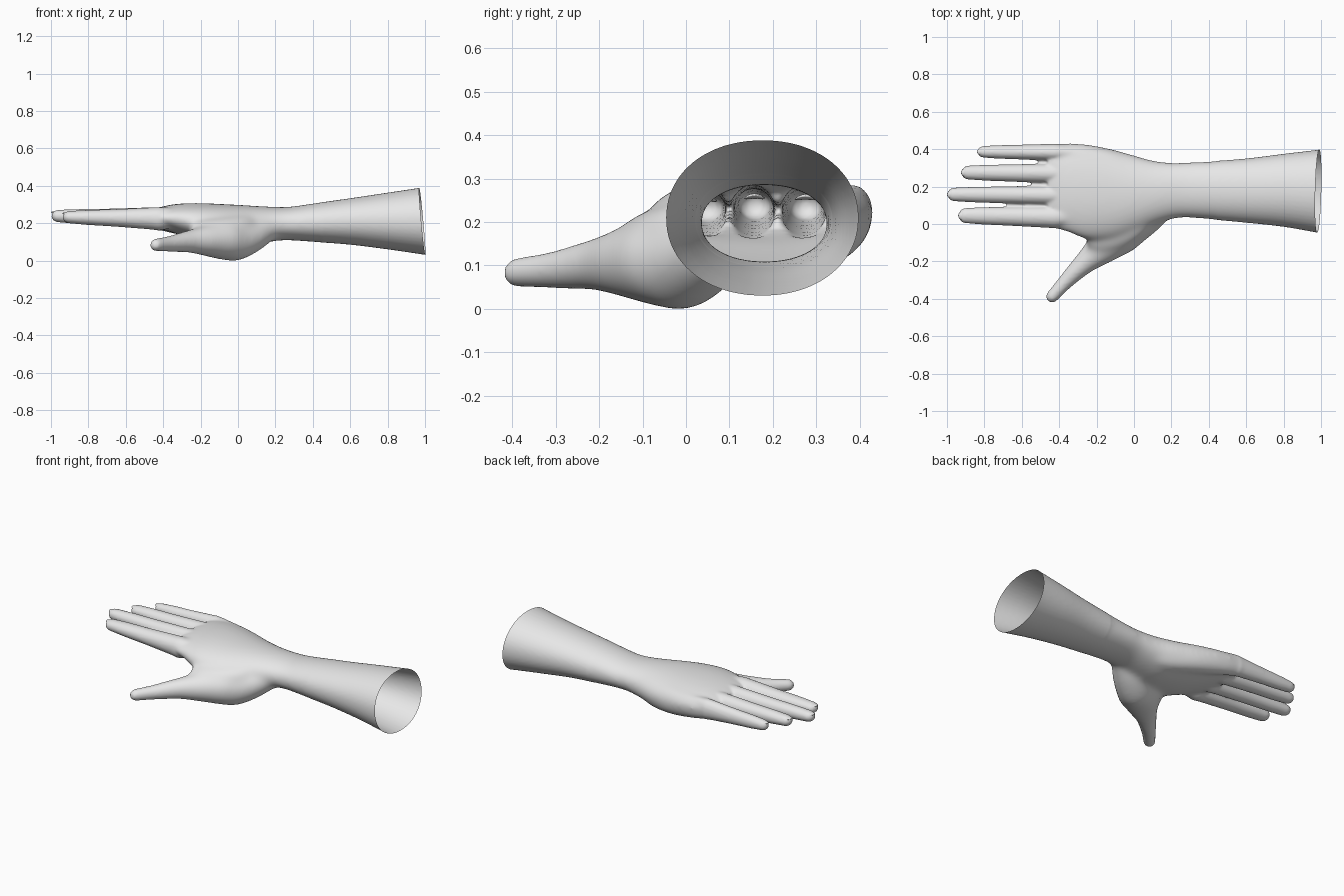
import bpy, bmesh, math
from mathutils import Vector

if "Cube" in bpy.data.objects:
    bpy.data.objects.remove(bpy.data.objects["Cube"])

skin = bpy.data.materials.new("pale_grey")
skin.diffuse_color = (0.8, 0.8, 0.8, 1)
skin.use_nodes = True
skin.node_tree.nodes["Principled BSDF"].inputs["Base Color"].default_value = skin.diffuse_color


def spline(secs, steps=5):
    """Catmull-Rom interpolation of (x, y, z, half width, half height)."""
    pts = [Vector(s) for s in secs]
    out = []
    for i in range(len(pts) - 1):
        p1, p2 = pts[i], pts[i + 1]
        p0 = pts[i - 1] if i else p1 * 2 - p2
        p3 = pts[i + 2] if i + 2 < len(pts) else p2 * 2 - p1
        for k in range(steps):
            t = k / steps
            out.append(0.5 * (2 * p1 + (p2 - p0) * t
                              + (2 * p0 - 5 * p1 + 4 * p2 - p3) * t * t
                              + (3 * p1 - p0 - 3 * p2 + p3) * t ** 3))
    return out + [pts[-1]]


def loft(bm, secs, dome=0.0, power=2.0, n=32, across=None):
    """Closed tube of horizontal-width ovals, optionally with a round tip."""
    pts = spline(secs)
    if dome:
        end = pts[-1].copy()
        d = Vector((pts[-1] - pts[-2])[:3]).normalized()
        for a in (25, 45, 62, 76, 86):
            a = math.radians(a)
            c = Vector(end[:3]) + d * dome * math.sin(a)
            pts.append(Vector((*c, end[3] * math.cos(a), end[4] * math.cos(a))))
    rings = []
    for i, p in enumerate(pts):
        a, b = pts[max(i - 1, 0)], pts[min(i + 1, len(pts) - 1)]
        side = across or Vector((a[1] - b[1], b[0] - a[0], 0)).normalized()
        ring = []
        for k in range(n):
            w = 2 * math.pi * k / n
            c, s = math.cos(w), math.sin(w)
            c = math.copysign(abs(c) ** (2 / power), c)
            s = math.copysign(abs(s) ** (2 / power), s)
            ring.append(bm.verts.new(Vector(p[:3]) + side * p[3] * c
                                     + Vector((0, 0, p[4] * s))))
        rings.append(ring)
    for r, q in zip(rings, rings[1:]):
        for k in range(n):
            bm.faces.new((r[k], r[(k + 1) % n], q[(k + 1) % n], q[k]))
    bm.faces.new(rings[0][::-1])
    bm.faces.new(rings[-1])


def add_object(name, bm):
    bmesh.ops.recalc_face_normals(bm, faces=bm.faces)
    me = bpy.data.meshes.new(name)
    bm.to_mesh(me)
    bm.free()
    ob = bpy.data.objects.new(name, me)
    bpy.context.collection.objects.link(ob)
    me.materials.append(skin)
    for f in me.polygons:
        f.use_smooth = True
    return ob


bm = bmesh.new()

# forearm, wrist and palm: x, low y, high y, low z, high z
outline = [
    (1.06, -.06, .41, .02, .405), (.985, -.047, .397, .033, .391),
    (.8, -.015, .375, .06, .363), (.6, .007, .35, .085, .333),
    (.4, .025, .335, .10, .305), (.28, .033, .33, .108, .288),
    (.2, .025, .328, .105, .287), (.1, -.01, .34, .085, .292),
    (0, -.055, .368, .07, .298), (-.1, -.085, .396, .08, .303),
    (-.2, -.09, .418, .10, .307), (-.28, -.075, .43, .125, .306),
    (-.35, -.045, .432, .15, .30), (-.42, -.022, .427, .17, .284),
    (-.46, -.005, .415, .185, .268)]
loft(bm, [(x, (a + b) / 2, (c + d) / 2, (b - a) / 2, (d - c) / 2)
          for x, a, b, c, d in outline], power=2.1, n=48,
     across=Vector((0, 1, 0)))

# thumb and the swell at its base
loft(bm, [(.2, .11, .18, .05, .06), (.1, .06, .135, .09, .087),
          (0, .0, .108, .107, .108), (-.08, -.053, .110, .116, .106),
          (-.17, -.128, .108, .09, .085), (-.265, -.208, .102, .06, .06),
          (-.36, -.303, .09, .041, .042), (-.435, -.385, .084, .033, .033)],
     dome=.036)

# shoulder sloping from the back of the hand to the thumb
loft(bm, [(.08, .04, .18, .05, .07), (0, -.02, .165, .07, .075),
          (-.1, -.06, .155, .085, .075), (-.19, -.085, .15, .075, .068),
          (-.25, -.085, .155, .04, .045)])

# heel of the hand along the little finger side
loft(bm, [(.12, .25, .18, .06, .07), (0, .285, .175, .07, .088),
          (-.15, .333, .188, .072, .085), (-.3, .368, .205, .06, .073),
          (-.42, .382, .22, .045, .058)])

# four fingers: tip x, y at base, y at tip, width at base, tip z
fingers = [(-.94, .037, .045, .058, .232), (-1.0, .153, .158, .052, .238),
           (-.925, .27, .275, .053, .236), (-.84, .383, .386, .045, .228)]
for tip, y0, y1, w, zt in fingers:
    end = tip + .038
    secs = [(-.27, y0, .24, .022, .035)]
    for t, f, h in ((0, 1, .061), (.15, .99, .058), (.5, .88, .047),
                    (.8, .80, .04), (1, .70, .033)):
        secs.append((-.40 + (end + .40) * t, y0 + (y1 - y0) * t,
                     .224 + (zt - .224) * t, w * f, h))
    loft(bm, secs, dome=.036)

hand = add_object("hand_and_forearm", bm)

# fuse all volumes into one skin
bpy.context.view_layer.objects.active = hand
hand.select_set(True)
rm = hand.modifiers.new("fuse", 'REMESH')
rm.mode = 'VOXEL'
rm.voxel_size = .008
rm.use_smooth_shade = True
bpy.ops.object.modifier_apply(modifier="fuse")

# blend the palm and wrist strongly, fingers and thumb tip lightly
group = hand.vertex_groups.new(name="palm")
for v in hand.data.vertices:
    fade_x = min(1, max(0, (v.co.x + .42) / .12))
    fade_y = min(1, max(0, (v.co.y + .26) / .1))
    if fade_x * fade_y > 0 and v.co.x < .45:
        group.add([v.index], fade_x * fade_y, 'REPLACE')
for name, count, vg in (("soften", 5, ""), ("blend", 70, "palm")):
    sm = hand.modifiers.new(name, 'SMOOTH')
    sm.factor = .5
    sm.iterations = count
    sm.vertex_group = vg
    bpy.ops.object.modifier_apply(modifier=name)

# open sleeve end, cut on a slight slant
bm = bmesh.new()
bm.from_mesh(hand.data)
bmesh.ops.bisect_plane(bm, geom=bm.verts[:] + bm.edges[:] + bm.faces[:],
                       plane_co=(.985, .18, .213), plane_no=(1, -.025, .09),
                       clear_outer=True)
for f in bm.faces:
    f.smooth = True
    f.material_index = 0
bm.to_mesh(hand.data)
bm.free()
if not hand.data.materials:
    hand.data.materials.append(skin)

# fingernails
for i, (tip, y0, y1, w, zt) in enumerate(fingers):
    bm = bmesh.new()
    bmesh.ops.create_uvsphere(bm, u_segments=20, v_segments=10, radius=1)
    for v in bm.verts:
        x, y, z = v.co
        v.co = (tip + .032 + x * .032, y1 + y * w * .45,
                zt + .022 + z * .006 - y * y * .006 + x * .002)
    add_object("fingernail_%d" % (i + 1), bm)
